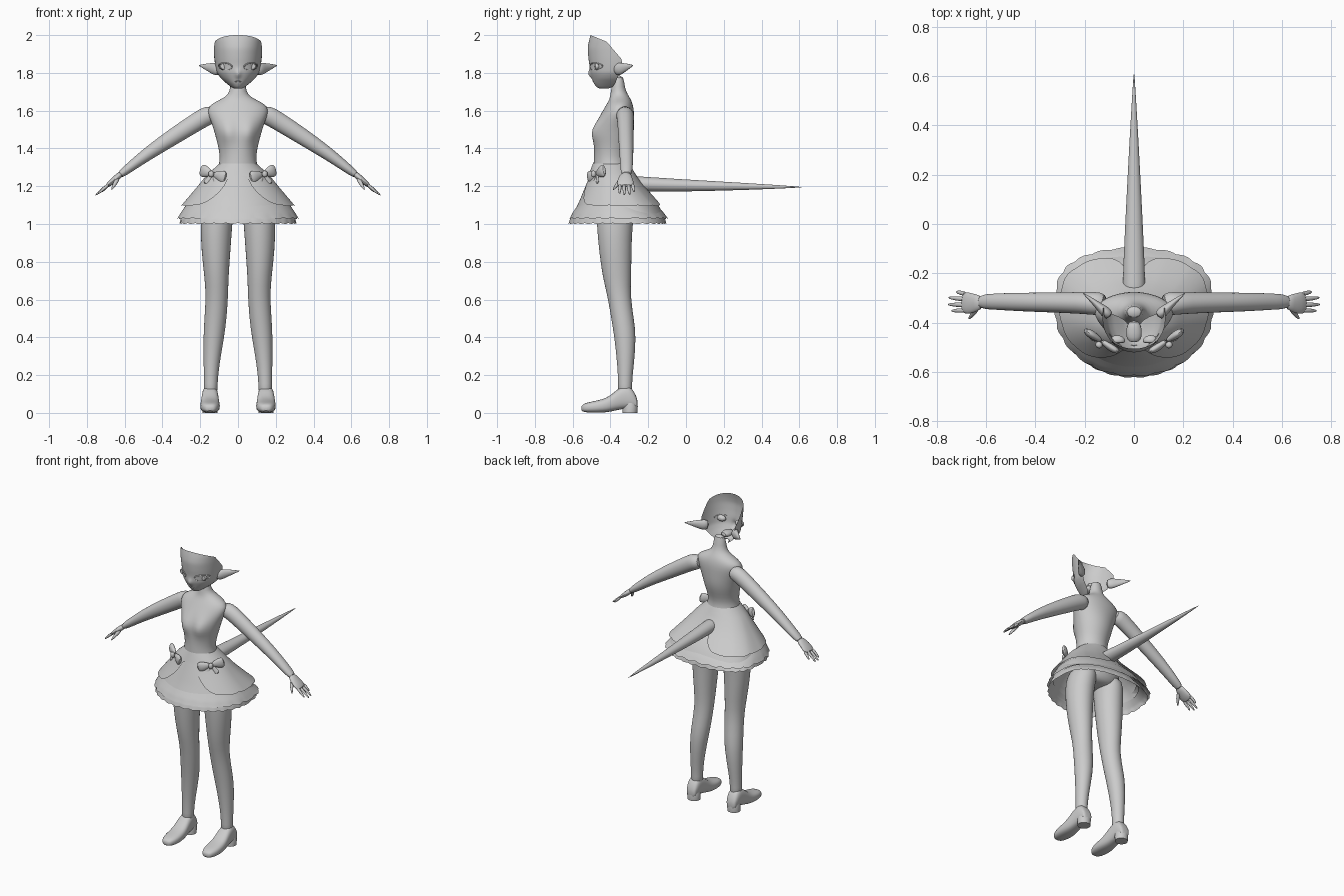
import bpy, bmesh, math
from mathutils import Vector

if "Cube" in bpy.data.objects:
    bpy.data.objects.remove(bpy.data.objects["Cube"])

grey = bpy.data.materials.new("plain grey")
grey.diffuse_color = (0.6, 0.6, 0.6, 1)
grey.use_nodes = True
grey.node_tree.nodes["Principled BSDF"].inputs["Base Color"].default_value = grey.diffuse_color


def loft(name, rings, closed=True, caps=True, sub=1, cuts=(), angle=50):
    """Skin a list of equal-length point rings."""
    bm = bmesh.new()
    vs = [[bm.verts.new(p) for p in r] for r in rings]
    n = len(rings[0])
    for a, b in zip(vs, vs[1:]):
        for i in range(n if closed else n - 1):
            j = (i + 1) % n
            bm.faces.new((a[i], a[j], b[j], b[i]))
    if caps and closed:
        bm.faces.new(vs[0])
        bm.faces.new(vs[-1])
    for co, no in cuts:
        bmesh.ops.bisect_plane(bm, geom=bm.verts[:] + bm.edges[:] + bm.faces[:],
                               plane_co=co, plane_no=no, clear_outer=True)
    bmesh.ops.recalc_face_normals(bm, faces=bm.faces[:])
    me = bpy.data.meshes.new(name)
    bm.to_mesh(me)
    bm.free()
    ob = bpy.data.objects.new(name, me)
    bpy.context.collection.objects.link(ob)
    me.materials.append(grey)
    bpy.ops.object.select_all(action='DESELECT')
    ob.select_set(True)
    bpy.context.view_layer.objects.active = ob
    bpy.ops.object.shade_smooth_by_angle(angle=math.radians(angle))
    if sub:
        ob.modifiers.new("smooth", 'SUBSURF').levels = sub
        ob.modifiers["smooth"].render_levels = sub
    return ob


def hring(z, x0, x1, y0, y1, n=24):
    """Horizontal elliptical ring."""
    cx, cy, rx, ry = (x0 + x1) / 2, (y0 + y1) / 2, (x1 - x0) / 2, (y1 - y0) / 2
    return [Vector((cx + rx * math.sin(a), cy - ry * math.cos(a), z))
            for a in (2 * math.pi * i / n for i in range(n))]


def tube(name, pts, radii, ref=(0, 1, 0), s=1, n=14, sub=1):
    """Elliptical tube; radii are (along ref, across ref)."""
    pts = [Vector(p) for p in pts]
    rings = []
    for i, (p, (ra, rb)) in enumerate(zip(pts, radii)):
        d = (pts[min(i + 1, len(pts) - 1)] - pts[max(i - 1, 0)]).normalized()
        u = Vector(ref)
        u = (u - d * u.dot(d)).normalized()
        w = d.cross(u)
        ring = [p + u * ra * math.cos(k) + w * rb * math.sin(k)
                for k in (2 * math.pi * j / n for j in range(n))]
        rings.append([Vector((v.x * s, v.y, v.z)) for v in ring])
    return loft(name, rings, sub=sub)


def interp(rows, key):
    """Linear lookup in rows sorted by first value."""
    for a, b in zip(rows, rows[1:]):
        if key <= b[0]:
            f = max(0, (key - a[0]) / (b[0] - a[0]))
            return [p + (q - p) * f for p, q in zip(a, b)]
    return list(rows[-1])


# torso and neck: z, half width, front y, back y
torso = [(1.79, .035, -.38, -.33), (1.72, .041, -.395, -.325), (1.685, .05, -.40, -.308),
         (1.66, .09, -.405, -.292), (1.635, .145, -.42, -.282), (1.60, .165, -.44, -.275),
         (1.55, .146, -.468, -.275), (1.50, .128, -.488, -.275), (1.46, .118, -.49, -.28),
         (1.42, .107, -.487, -.29), (1.36, .095, -.487, -.31), (1.31, .10, -.49, -.308),
         (1.25, .125, -.49, -.28), (1.18, .165, -.485, -.255), (1.11, .175, -.475, -.26),
         (1.07, .13, -.45, -.28), (1.055, .06, -.42, -.31)]
rings = [hring(z, -w, w, f, b, 40) for z, w, f, b in torso]
for r in rings:
    for v in r:  # bust
        if v.y < -.38:
            v.y -= .026 * math.exp(-((abs(v.x) - .06) / .04) ** 2 - ((v.z - 1.485) / .05) ** 2)
loft("torso", rings)

# face shell, open at the top and back: z, front y, half width, side y
face = [(1.715, -.455, .018, -.415), (1.725, -.474, .037, -.39), (1.745, -.488, .062, -.375),
        (1.77, -.497, .09, -.365), (1.80, -.508, .112, -.35), (1.84, -.511, .121, -.34),
        (1.88, -.517, .126, -.34), (1.93, -.521, .13, -.345), (1.97, -.514, .13, -.36),
        (2.03, -.497, .126, -.38)]


def face_y(x, z):
    _, f, w, b = interp(face, z)
    c = math.sqrt(max(0, 1 - min(1, abs(x) / w) ** 2))
    nose = .016 * math.exp(-(x / .014) ** 2 - ((z - 1.793) / .016) ** 2)
    return b - (b - f) * c ** .85 - nose


rings = [[Vector((x, -.40 - .02 * math.cos(x * 30), 1.735)) for x in
          (.03 * math.sin(math.pi * (i / 40 - .5)) for i in range(41))]]
for k in range(len(face) * 2 - 1):
    z = face[k // 2][0] if k % 2 == 0 else (face[k // 2][0] + face[k // 2 + 1][0]) / 2
    w = interp(face, z)[2]
    rings.append([Vector((x, face_y(x, z), z)) for x in
                  (w * math.sin(math.pi * (i / 40 - .5)) for i in range(41))])
loft("face", rings, closed=False,
     cuts=[((0, -.505, 2.0), (0, .38, .92)), ((0, -.42, 1.965), (0, .76, .65))])

# mouth line and inner mouth
tube("mouth", [(x, face_y(x, 1.757) - .001, 1.757 - abs(x) * .15) for x in (-.02, -.01, 0, .01, .02)],
     [(.001, .001), (.003, .003), (.003, .004), (.003, .003), (.001, .001)], n=8)
tube("inner_mouth", [(0, -.48, 1.76), (0, -.46, 1.765), (0, -.42, 1.765), (0, -.39, 1.77)],
     [(.02, .012), (.033, .02), (.033, .022), (.018, .014)], ref=(1, 0, 0))

# skirt profiles: t, z, half width, front y, back y
over = [(0, 1.32, .098, -.493, -.30), (.3, 1.26, .165, -.515, -.265),
        (.6, 1.2, .214, -.54, -.22), (1, 1.10, .298, -.588, -.125)]
under = [(0, 1.31, .095, -.488, -.31), (.45, 1.2, .195, -.532, -.235),
         (.75, 1.12, .265, -.565, -.16), (1, 1.04, .298, -.604, -.11)]
frill_a = [(0, 1.105, .272, -.57, -.16), (.6, 1.06, .302, -.6, -.118), (1, 1.035, .315, -.612, -.1)]
frill_b = [(0, 1.07, .28, -.585, -.14), (.6, 1.03, .302, -.612, -.112), (1, 1.006, .305, -.619, -.108)]


def skirt(name, prof, wave, waves, end=lambda a: 1.0, n=144, m=8):
    rows = []
    for j in range(m + 1):
        row = []
        for i in range(n):
            a = 2 * math.pi * i / n
            t = end(abs(a - 2 * math.pi if a > math.pi else a)) * j / m
            _, z, w, f, b = interp(prof, t)
            c = math.cos(a)
            k = math.copysign(abs(c) ** (1 - .45 * t if c < 0 else 1), c)
            ripple = wave * (j / m) ** 2 * abs(math.sin(a * waves / 2))
            g = 1 + ripple * 1.2
            row.append(Vector((w * math.sin(a) * g, (f + b) / 2 - (b - f) / 2 * k * g,
                               z - ripple * .4)))
        rows.append(row)
    return loft(name, rows, caps=False, sub=0, angle=60)


def petal(a):
    """Overskirt length, rounded open at the front and notched at the tail."""
    front = min(1, max(0, (a - .3) / .65))
    back = min(1, max(0, (math.pi - a - .1) / .4))
    return (.3 + .7 * math.sqrt(1 - (1 - front) ** 2)) * (.6 + .4 * math.sqrt(1 - (1 - back) ** 2))


skirt("overskirt", over, .012, 14, petal)
skirt("underskirt", under, 0, 1)
skirt("upper_frill", frill_a, .02, 22)
skirt("lower_frill", frill_b, .015, 30)

# tail
tube("tail", [(0, -.32, 1.215), (0, -.25, 1.212), (0, -.1, 1.206), (0, .2, 1.2), (0, .45, 1.197), (0, .622, 1.195)],
     [(.044, .04), (.047, .041), (.041, .036), (.026, .024), (.012, .012), (.001, .001)], ref=(1, 0, 0), n=20)

for s, side in ((1, "left"), (-1, "right")):
    # arm
    tube(side + "_arm", [(.11, -.325, 1.585), (.16, -.322, 1.575), (.2, -.32, 1.553), (.335, -.318, 1.467),
                         (.47, -.316, 1.378), (.57, -.314, 1.302), (.635, -.316, 1.252)],
         [(.045, .04), (.048, .052), (.045, .05), (.041, .045), (.038, .036), (.033, .026), (.029, .02)], s=s, n=18)
    # hand
    tube(side + "_palm", [(.615, -.316, 1.268), (.64, -.32, 1.248), (.67, -.322, 1.222), (.70, -.318, 1.197)],
         [(.026, .017), (.036, .017), (.047, .016), (.042, .01)], s=s)
    for y, ty, tx, tz in ((-.283, -.274, .722, 1.168), (-.305, -.298, .755, 1.152),
                          (-.328, -.326, .757, 1.15), (-.35, -.352, .742, 1.158)):
        tube(side + "_finger", [(.68, y, 1.213), ((.69 + tx) / 2, (y + ty) / 2, (1.208 + tz) / 2), (tx, ty, tz)],
             [(.011, .01), (.01, .009), (.004, .004)], s=s, n=8)
    tube(side + "_thumb", [(.635, -.335, 1.243), (.65, -.362, 1.215), (.672, -.387, 1.178)],
         [(.014, .014), (.012, .012), (.004, .004)], ref=(1, 0, 0), s=s, n=8)
    # leg: z, inner x, outer x, front y, back y
    leg = [(1.14, .02, .17, -.45, -.275), (1.08, .02, .19, -.472, -.265), (1.0, .03, .2, -.474, -.284),
           (.85, .04, .194, -.46, -.288), (.72, .05, .178, -.442, -.29), (.62, .052, .17, -.416, -.294),
           (.5, .06, .178, -.396, -.276), (.4, .073, .184, -.379, -.263), (.25, .1, .182, -.363, -.276),
           (.15, .109, .18, -.359, -.288), (.08, .108, .182, -.362, -.28)]
    loft(side + "_leg", [hring(z, *sorted((s * a, s * b)), f, k) for z, a, b, f, k in leg])
    # shoe: y, half width, bottom z, top z
    shoe = [(-.555, .018, .012, .035), (-.543, .036, .004, .05), (-.5, .052, .0, .06), (-.44, .053, .0, .072),
            (-.4, .05, .006, .092), (-.365, .046, .014, .125), (-.325, .043, .022, .148),
            (-.29, .041, .022, .14), (-.262, .034, .022, .09), (-.256, .02, .03, .06)]
    loft(side + "_shoe", [[Vector((s * .148 + w * math.copysign(abs(math.cos(k)) ** .7, math.cos(k)), y,
                                   (a + b) / 2 + (b - a) / 2 * math.copysign(abs(math.sin(k)) ** .8, math.sin(k))))
                           for k in (math.pi * i / 9 for i in range(18))] for y, w, a, b in shoe])
    loft(side + "_heel", [hring(z, s * .148 - w, s * .148 + w, -.335, b)
                          for z, w, b in ((0, .04, -.258), (.035, .042, -.255), (.06, .036, -.26))], sub=0)
    # ear
    tube(side + "_ear", [(.095, -.375, 1.818), (.118, -.355, 1.82), (.14, -.335, 1.826), (.175, -.305, 1.834), (.21, -.278, 1.84)],
         [(.028, .02), (.036, .024), (.028, .016), (.015, .009), (.001, .001)], ref=(0, 0, 1), s=s)
    # eye plate, lid rim and inner eye bowl
    def almond(k, dy):
        pts = []
        for i in range(24):
            a = 2 * math.pi * i / 24
            x = .067 + .036 * k * math.cos(a)
            z = 1.834 + .018 * k * math.sin(a) + .08 * (x - .067)
            pts.append(Vector((s * x, face_y(x, z) + dy, z)))
        return pts
    loft(side + "_eye", [almond(k, -.003) for k in (1, .6, .2)], sub=0)
    lid = almond(1, -.003)
    for part, idx in (("upper_lid", range(0, 13)), ("lower_lid", range(12, 25))):
        tube(f"{side}_{part}", [lid[i % 24] for i in idx],
             [((.004 if part[0] == "u" else .002),) * 2] * 13, n=6)
    tube(side + "_eye_bowl", [(.067, -.485, 1.834), (.067, -.465, 1.834), (.066, -.45, 1.834)],
         [(.036, .024), (.032, .021), (.015, .01)], ref=(1, 0, 0), s=s)
    # bow: two loops, knot and short ribbons
    c, t = Vector((.132, -.474, 1.265)), Vector((.8, .52, .25)).normalized()
    for e in (1, -1):
        tube(side + "_bow_loop", [c + t * e * d for d in (.0, .025, .06, .085)],
             [(.009, .008), (.022, .014), (.038, .02), (.03, .008)], ref=(0, 0, 1), s=s, n=12)
        tube(side + "_bow_ribbon", [c, c + t * e * .025 + Vector((.005, -.008, -.03)),
                                    c + t * e * .045 + Vector((.01, -.016, -.062))],
             [(.008, .004), (.014, .004), (.018, .003)], ref=t, s=s, n=8)
    tube(side + "_bow_knot", [c + Vector((.01, -.016, z)) for z in (-.018, -.01, .01, .018)],
         [(.008, .008), (.016, .015), (.016, .015), (.008, .008)], ref=t, s=s, n=10)
